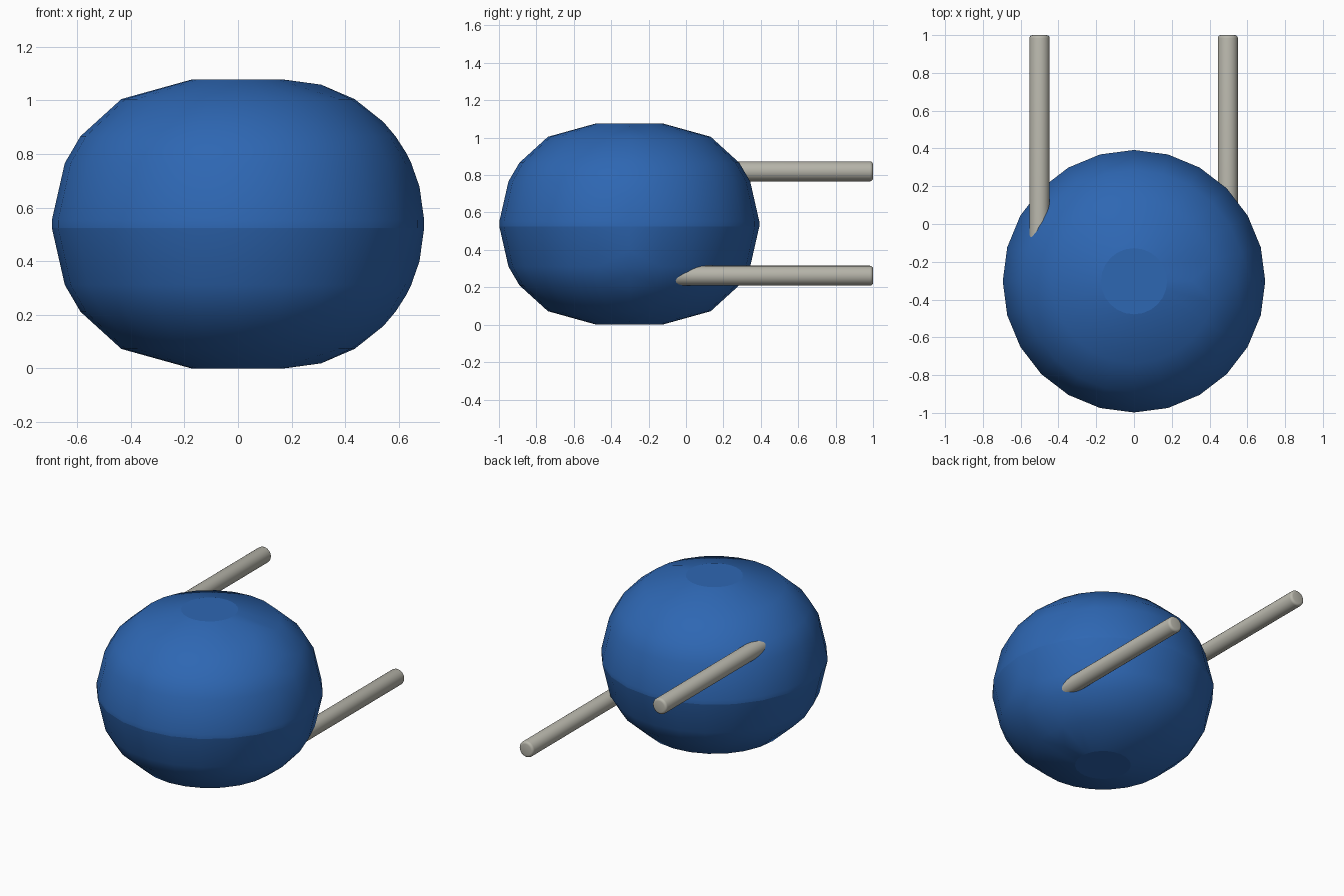
import bpy
import bmesh
from math import sin, cos, pi, radians
from mathutils import Matrix

cube = bpy.data.objects.get("Cube")
if cube:
    bpy.data.objects.remove(cube, do_unlink=True)


def material(name, colour):
    mat = bpy.data.materials.new(name)
    mat.use_nodes = True
    mat.diffuse_color = colour
    bsdf = next(n for n in mat.node_tree.nodes if n.type == "BSDF_PRINCIPLED")
    bsdf.inputs["Base Color"].default_value = colour
    return mat


def add_object(name, bm, mat):
    bmesh.ops.recalc_face_normals(bm, faces=bm.faces)
    for face in bm.faces:
        face.smooth = True
    mesh = bpy.data.meshes.new(name)
    bm.to_mesh(mesh)
    bm.free()
    mesh.materials.append(mat)
    obj = bpy.data.objects.new(name, mesh)
    bpy.context.collection.objects.link(obj)
    return obj


blue = material("blue", (0.027, 0.135, 0.45, 1))
grey = material("warm grey", (0.48, 0.47, 0.41, 1))

# Body: a rounded drum with a coarse profile and one finer meridian at +x
SIDES = 24
CENTRE_Y, MID_Z = -0.303, 0.5385
CORE, ROUND_R, ROUND_Z = 0.175, 0.52, 0.5385
half_fine = [1.5, 15, 25, 30, 37.5, 45, 60, 75, 90]
half_coarse = [1.5, 25, 37.5, 60, 90]
fine = [-a for a in reversed(half_fine)] + half_fine
coarse = [-a for a in reversed(half_coarse)] + half_coarse


def arc(angle):
    a = radians(angle)
    return CORE + ROUND_R * cos(a), MID_Z + ROUND_Z * sin(a)


def chord(angle):
    """Point on the straight-sided coarse profile."""
    for low, high in zip(coarse, coarse[1:]):
        if low <= angle <= high:
            t = (angle - low) / (high - low)
            return [p + (q - p) * t for p, q in zip(arc(low), arc(high))]


bm = bmesh.new()
columns = []
for i in range(SIDES):
    turn = 2 * pi * i / SIDES
    profile, angles = (arc, fine) if i == 0 else (chord, coarse)
    column = {}
    for angle in angles:
        r, z = profile(angle)
        column[angle] = bm.verts.new((r * cos(turn), CENTRE_Y + r * sin(turn), z))
    columns.append(column)

for i in range(SIDES):
    here, after = columns[i], columns[(i + 1) % SIDES]
    for low, high in zip(coarse, coarse[1:]):
        left = [here[a] for a in here if low <= a <= high]
        right = [after[a] for a in after if low <= a <= high]
        if len(left) == len(right) == 2:
            bm.faces.new((left[0], right[0], right[1], left[1]))
            continue
        # Stitch the finer meridian to its coarse neighbour with triangles
        dense, sparse = (left, right) if len(left) > 2 else (right, left)
        split = len(dense) // 2
        for k in range(len(dense) - 1):
            bm.faces.new((dense[k], dense[k + 1], sparse[int(k >= split)]))
        bm.faces.new((sparse[0], sparse[1], dense[split]))

for end in (-90, 90):
    bm.faces.new([column[end] for column in columns])

# Crisp edges around the flat caps and the waist
for ring in (-90, -1.5, 90):
    for i in range(SIDES):
        edge = bm.edges.get((columns[i][ring], columns[(i + 1) % SIDES][ring]))
        if edge:
            edge.smooth = False
add_object("body", bm, blue)

# Rods: one high on the right, one low on the left, both pointing back
ROD_RADIUS, ROD_START, ROD_END = 0.0535, -0.3, 1.0


def rod(name, x, z):
    bm = bmesh.new()
    length = ROD_END - ROD_START
    place = Matrix.Translation((x, (ROD_START + ROD_END) / 2, z))
    bmesh.ops.create_cone(
        bm, cap_ends=True, segments=24, radius1=ROD_RADIUS, radius2=ROD_RADIUS,
        depth=length, matrix=place @ Matrix.Rotation(pi / 2, 4, "X"))
    rim = [e for e in bm.edges if all(v.co.y > ROD_END - 0.01 for v in e.verts)]
    bmesh.ops.bevel(bm, geom=rim, offset=0.016, segments=3, profile=0.5,
                    affect="EDGES")
    obj = add_object(name, bm, grey)
    bpy.ops.object.select_all(action="DESELECT")
    obj.select_set(True)
    bpy.context.view_layer.objects.active = obj
    bpy.ops.object.shade_smooth_by_angle(angle=radians(35))


rod("right_upper_rod", -0.5, 0.82)
rod("left_lower_rod", 0.497, 0.262)
